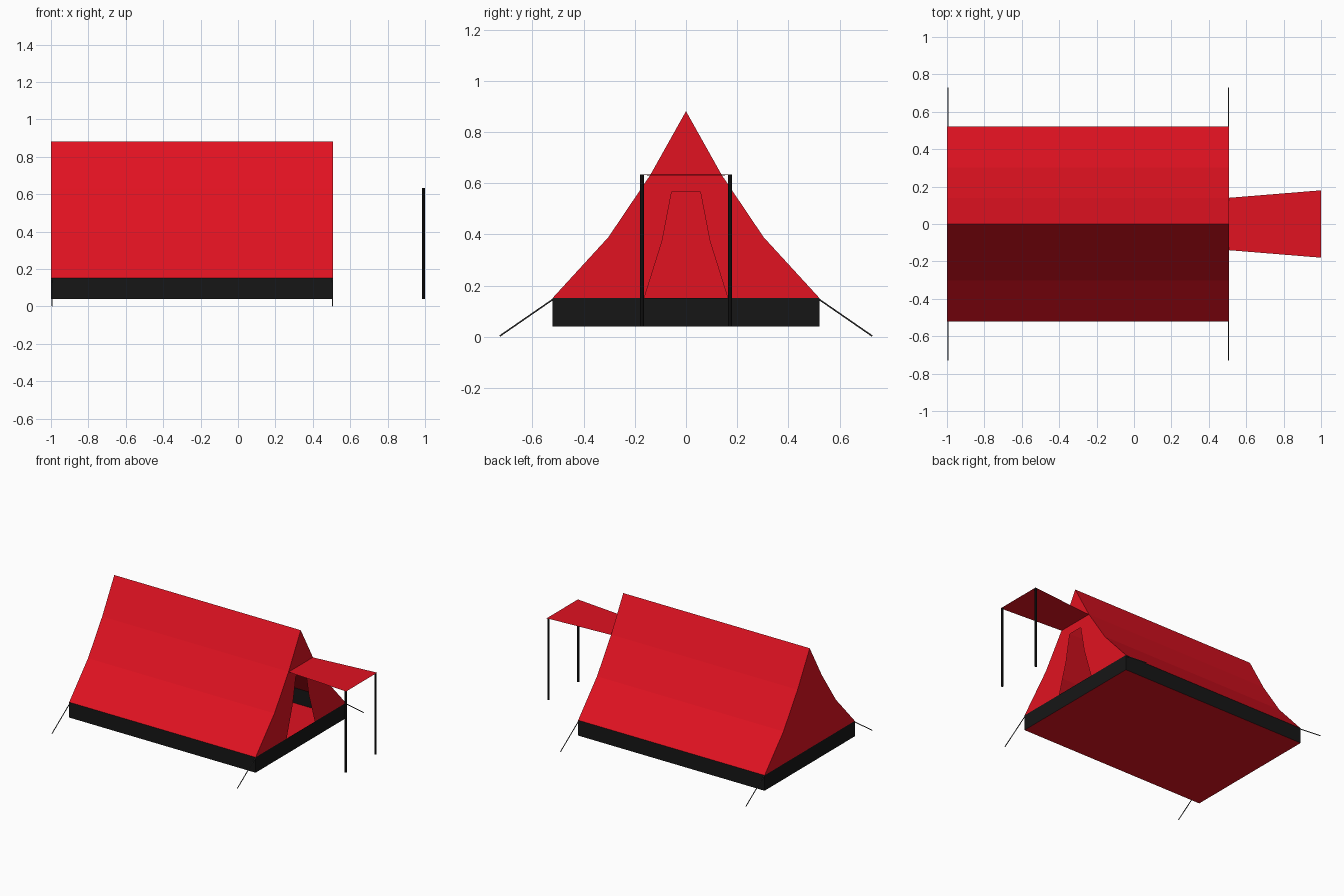
import bpy
from mathutils import Vector

if "Cube" in bpy.data.objects:
    bpy.data.objects.remove(bpy.data.objects["Cube"])

X0, X1 = -1.0, 0.507
FLOOR, RIM = 0.04, 0.152


def material(name, color):
    m = bpy.data.materials.new(name)
    m.diffuse_color = (*color, 1)
    m.use_nodes = True
    m.node_tree.nodes["Principled BSDF"].inputs["Base Color"].default_value = m.diffuse_color
    return m


red = material("red_canvas", (0.75, 0.006, 0.015))
black = material("black_trim", (0.008, 0.008, 0.008))
grey = material("grey_rope", (0.06, 0.06, 0.06))


def mesh_object(name, verts, faces, mat):
    me = bpy.data.meshes.new(name)
    me.from_pydata(verts, [], faces)
    me.materials.append(mat)
    ob = bpy.data.objects.new(name, me)
    bpy.context.collection.objects.link(ob)
    return ob


def extrude_profile(name, profile, x0, x1, mat, closed=False):
    n = len(profile)
    verts = [(x, y, z) for x in (x0, x1) for y, z in profile]
    count = n if closed else n - 1
    faces = [(i, (i + 1) % n, n + (i + 1) % n, n + i) for i in range(count)]
    return mesh_object(name, verts, faces, mat)


def bar(name, a, b, radius, sides, mat):
    a, b = Vector(a), Vector(b)
    bpy.ops.mesh.primitive_cylinder_add(vertices=sides, radius=radius,
                                        depth=(b - a).length, location=(a + b) / 2)
    ob = bpy.context.object
    ob.name = name
    ob.rotation_euler = (b - a).to_track_quat('Z', 'Y').to_euler()
    ob.data.materials.append(mat)
    return ob


# Roof: two curved slopes meeting at the ridge
half = [(0.521, RIM), (0.303, 0.39), (0.14, 0.632)]
profile = half + [(0, 0.882)] + [(-y, z) for y, z in reversed(half)]
extrude_profile("roof", profile, X0, X1, red)

# Closed rear wall
mesh_object("rear_wall", [(X0, y, z) for y, z in profile],
            [tuple(range(len(profile)))], red)

# Front wall with an open doorway cut into its lower edge
door_half = [(0.163, RIM), (0.093, 0.375), (0.056, 0.567)]
door = [(-y, z) for y, z in door_half] + [(y, z) for y, z in reversed(door_half)]
front = profile + door
mesh_object("front_wall", [(X1, y, z) for y, z in front],
            [tuple(range(len(front)))], red)

# Black band around the base, and the red groundsheet
w = 0.521
corners = [(X0, -w), (X1, -w), (X1, w), (X0, w)]
mesh_object("base_band", [(x, y, z) for z in (FLOOR, RIM) for x, y in corners],
            [(i, (i + 1) % 4, 4 + (i + 1) % 4, 4 + i) for i in range(4)], black)
mesh_object("groundsheet", [(x, y, FLOOR) for x, y in corners], [(3, 2, 1, 0)], red)

# Awning sheet over the door
mesh_object("awning", [(X1, -0.14, 0.63), (1.0, -0.18, 0.635),
                       (1.0, 0.18, 0.635), (X1, 0.14, 0.63)], [(0, 1, 2, 3)], red)

# Awning poles and guy ropes on both sides
for s, side in ((-1, "near"), (1, "far")):
    bar(f"awning_pole_{side}", (0.991, s * 0.172, FLOOR), (0.991, s * 0.172, 0.634),
        0.008, 8, black)
    for x, end in ((X0 + 0.006, "rear"), (X1 - 0.003, "front")):
        bar(f"guy_rope_{end}_{side}", (x, s * 0.515, 0.15), (x, s * 0.728, 0.003),
            0.003, 6, grey)
